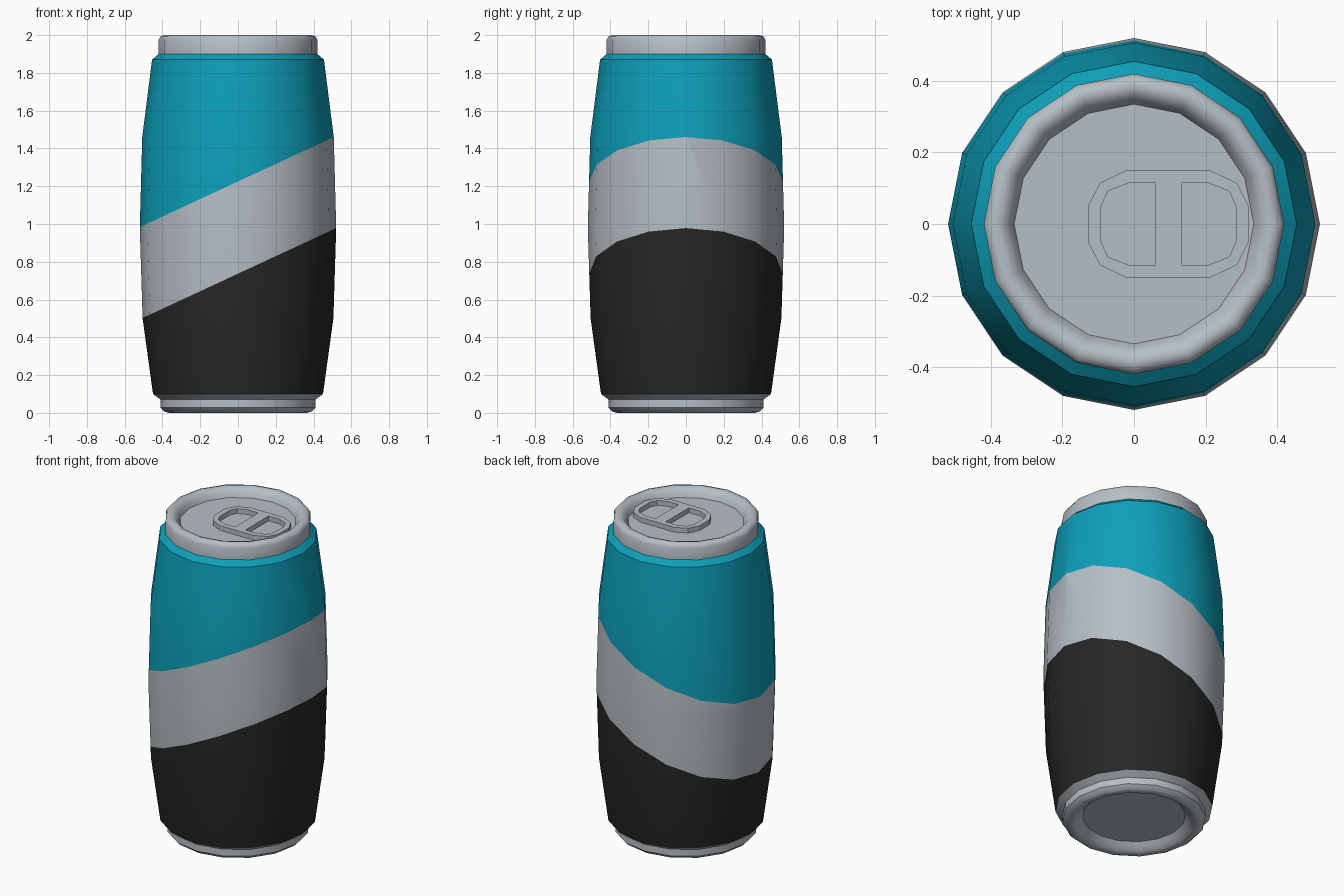
import bpy, bmesh, math
from mathutils import Vector

if "Cube" in bpy.data.objects:
    bpy.data.objects.remove(bpy.data.objects["Cube"])

SIDES = 16


def material(name, rgb):
    m = bpy.data.materials.new(name)
    m.diffuse_color = (*rgb, 1)
    m.use_nodes = True
    m.node_tree.nodes["Principled BSDF"].inputs["Base Color"].default_value = m.diffuse_color
    return m


teal = material("teal", (0.004, 0.35, 0.49))
silver = material("silver", (0.47, 0.52, 0.56))
black = material("black", (0.02, 0.02, 0.02))


def lathe(name, profile, cap=None):
    """Revolve (radius, z) points listed bottom to top; cap closes 'first' or 'last' ring."""
    bm = bmesh.new()
    rings = [[bm.verts.new((r * math.cos(2 * math.pi * i / SIDES),
                            r * math.sin(2 * math.pi * i / SIDES), z))
              for i in range(SIDES)] for r, z in profile]
    for a, b in zip(rings, rings[1:]):
        for i in range(SIDES):
            j = (i + 1) % SIDES
            bm.faces.new((a[i], a[j], b[j], b[i]))
    if cap == "first":
        bm.faces.new(rings[0][::-1])
    elif cap == "last":
        bm.faces.new(rings[-1])
    mesh = bpy.data.meshes.new(name)
    ob = bpy.data.objects.new(name, mesh)
    bpy.context.collection.objects.link(ob)
    return ob, bm


def finish(ob, bm, mats, angle):
    bm.to_mesh(ob.data)
    bm.free()
    for m in mats:
        ob.data.materials.append(m)
    bpy.ops.object.select_all(action='DESELECT')
    ob.select_set(True)
    bpy.context.view_layer.objects.active = ob
    bpy.ops.object.shade_smooth_by_angle(angle=math.radians(angle))


# Barrel body, cut by two slanted planes into black, silver and teal bands
body, bm = lathe("can_body", [(0.45, 0.1), (0.505, 0.5), (0.52, 0.98),
                              (0.507, 1.46), (0.455, 1.87), (0.42, 1.9)])
SLOPE, LOW, HIGH = 0.464, 0.737, 1.225
for height in (LOW, HIGH):
    bmesh.ops.bisect_plane(bm, geom=bm.verts[:] + bm.edges[:] + bm.faces[:], dist=1e-5,
                           plane_co=(0, 0, height), plane_no=Vector((-SLOPE, 0, 1)).normalized())
for f in bm.faces:
    c = f.calc_center_median()
    h = c.z - SLOPE * c.x
    f.material_index = 0 if h < LOW else 1 if h < HIGH else 2
finish(body, bm, (black, silver, teal), 30)

# Top rim with sunken lid
rim, bm = lathe("top_rim_and_lid", [(0.42, 1.9), (0.42, 1.975), (0.41, 1.993), (0.388, 2.0),
                                    (0.365, 1.992), (0.347, 1.972), (0.335, 1.945)], "last")
finish(rim, bm, (silver,), 50)

# Bottom rim with recessed base
base, bm = lathe("bottom_rim_and_base", [(0.295, 0.05), (0.32, 0.025), (0.342, 0.007), (0.365, 0.0),
                                         (0.39, 0.008), (0.41, 0.028), (0.41, 0.07), (0.45, 0.1)], "first")
finish(base, bm, (silver,), 42)

# Pull tab: rounded plate with two D-shaped holes
half_outline = [(-0.129, 0.05), (-0.095, 0.115), (-0.022, 0.15),
                (0.213, 0.15), (0.288, 0.115), (0.32, 0.05)]
left_hole = [(-0.092, 0.05), (-0.073, 0.092), (-0.014, 0.115), (0.06, 0.115)]
right_hole = [(0.133, 0.115), (0.207, 0.115), (0.266, 0.092), (0.285, 0.05)]
curve = bpy.data.curves.new("pull_tab", 'CURVE')
curve.dimensions = '2D'
curve.fill_mode = 'BOTH'
curve.extrude = 0.015
for half in (half_outline, left_hole, right_hole):
    pts = half + [(x, -y) for x, y in reversed(half)]
    s = curve.splines.new('POLY')
    s.points.add(len(pts) - 1)
    for p, (x, y) in zip(s.points, pts):
        p.co = (x, y, 0, 1)
    s.use_cyclic_u = True
curve.materials.append(silver)
tab = bpy.data.objects.new("pull_tab", curve)
tab.location.z = 1.96
bpy.context.collection.objects.link(tab)
bpy.ops.object.select_all(action='DESELECT')
tab.select_set(True)
bpy.context.view_layer.objects.active = tab
bpy.ops.object.convert(target='MESH')
bpy.ops.object.shade_flat()
